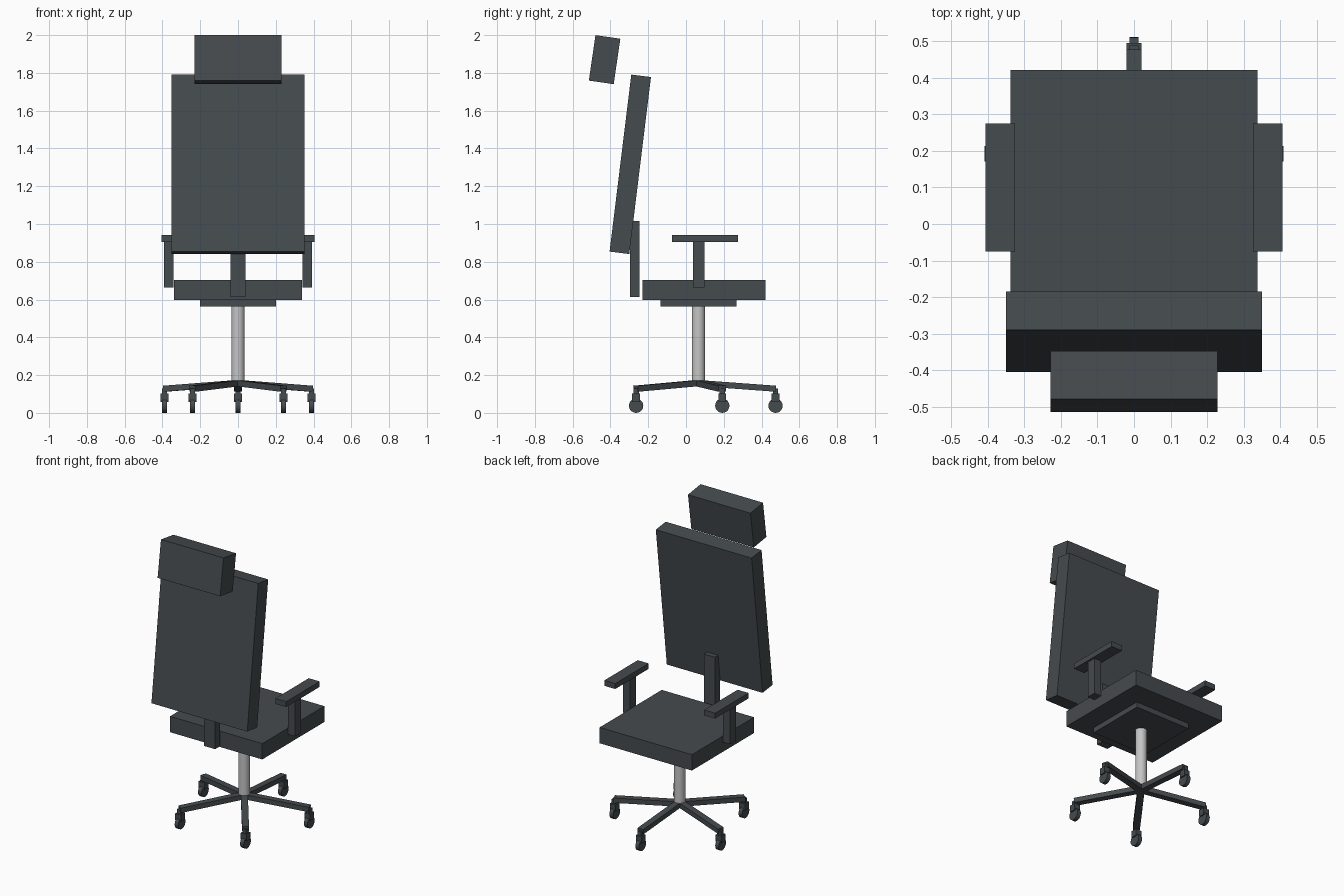
import bpy
from math import radians, sin, cos
from mathutils import Matrix, Vector

if "Cube" in bpy.data.objects:
    bpy.data.objects.remove(bpy.data.objects["Cube"])


def material(name, rgb):
    m = bpy.data.materials.new(name)
    m.use_nodes = True
    m.diffuse_color = (*rgb, 1)
    m.node_tree.nodes["Principled BSDF"].inputs["Base Color"].default_value = (*rgb, 1)
    return m


charcoal = material("charcoal", (0.06, 0.07, 0.077))
metal = material("light_metal", (0.55, 0.56, 0.55))


def box(name, centre, size, tilt=0, turn=0):
    """Box tilted about x, then turned about z."""
    bpy.ops.mesh.primitive_cube_add(size=1)
    ob = bpy.context.object
    ob.name = name
    ob.data.transform(Matrix.Diagonal((*size, 1)))
    ob.location = centre
    ob.rotation_euler = (radians(tilt), 0, radians(turn))
    ob.data.materials.append(charcoal)
    return ob


def cylinder(name, centre, radius, depth, sides, mat, axis_x=False):
    bpy.ops.mesh.primitive_cylinder_add(vertices=sides, radius=radius, depth=depth, location=centre)
    ob = bpy.context.object
    ob.name = name
    if axis_x:
        ob.data.transform(Matrix.Rotation(radians(90), 4, "Y"))
    ob.data.materials.append(mat)
    bpy.ops.object.shade_smooth_by_angle(angle=radians(40))
    return ob


AXIS_Y = 0.066

# Upholstery and back support
box("seat", (0, 0.096, 0.651), (0.676, 0.65, 0.105))
box("seat_plate", (0, AXIS_Y, 0.582), (0.404, 0.404, 0.036))
box("backrest", (0, -0.295, 1.316), (0.702, 0.105, 0.944), tilt=-7)
box("headrest", (0, -0.431, 1.87), (0.458, 0.133, 0.243), tilt=-8.3)
box("back_support", (0, -0.271, 0.814), (0.08, 0.052, 0.402))

# Armrests
for side, s in (("left", 1), ("right", -1)):
    box(side + "_arm_pad", (s * 0.366, 0.1, 0.923), (0.08, 0.35, 0.036))
    box(side + "_arm_post", (s * 0.367, 0.068, 0.786), (0.052, 0.062, 0.244))

# Column
cylinder("gas_column", (0, AXIS_Y, 0.36), 0.035, 0.41, 32, metal)

# Five-legged base with casters that all roll front to back
for i in range(5):
    angle = radians(90 + 72 * i)
    out = Vector((cos(angle), sin(angle), 0))
    hub = Vector((0, AXIS_Y, 0))
    box(f"base_leg_{i + 1}", hub + out * 0.205 + Vector((0, 0, 0.143)),
        (0.042, 0.412, 0.032), tilt=-4.2, turn=72 * i)
    foot = hub + out * 0.408
    box(f"caster_stem_{i + 1}", foot + Vector((0, 0, 0.11)), (0.026, 0.028, 0.04))
    box(f"caster_fork_{i + 1}", foot + Vector((0, 0, 0.08)), (0.042, 0.042, 0.044))
    cylinder(f"caster_wheel_{i + 1}", foot + Vector((0, 0, 0.038)), 0.038, 0.026, 20, charcoal, True)
